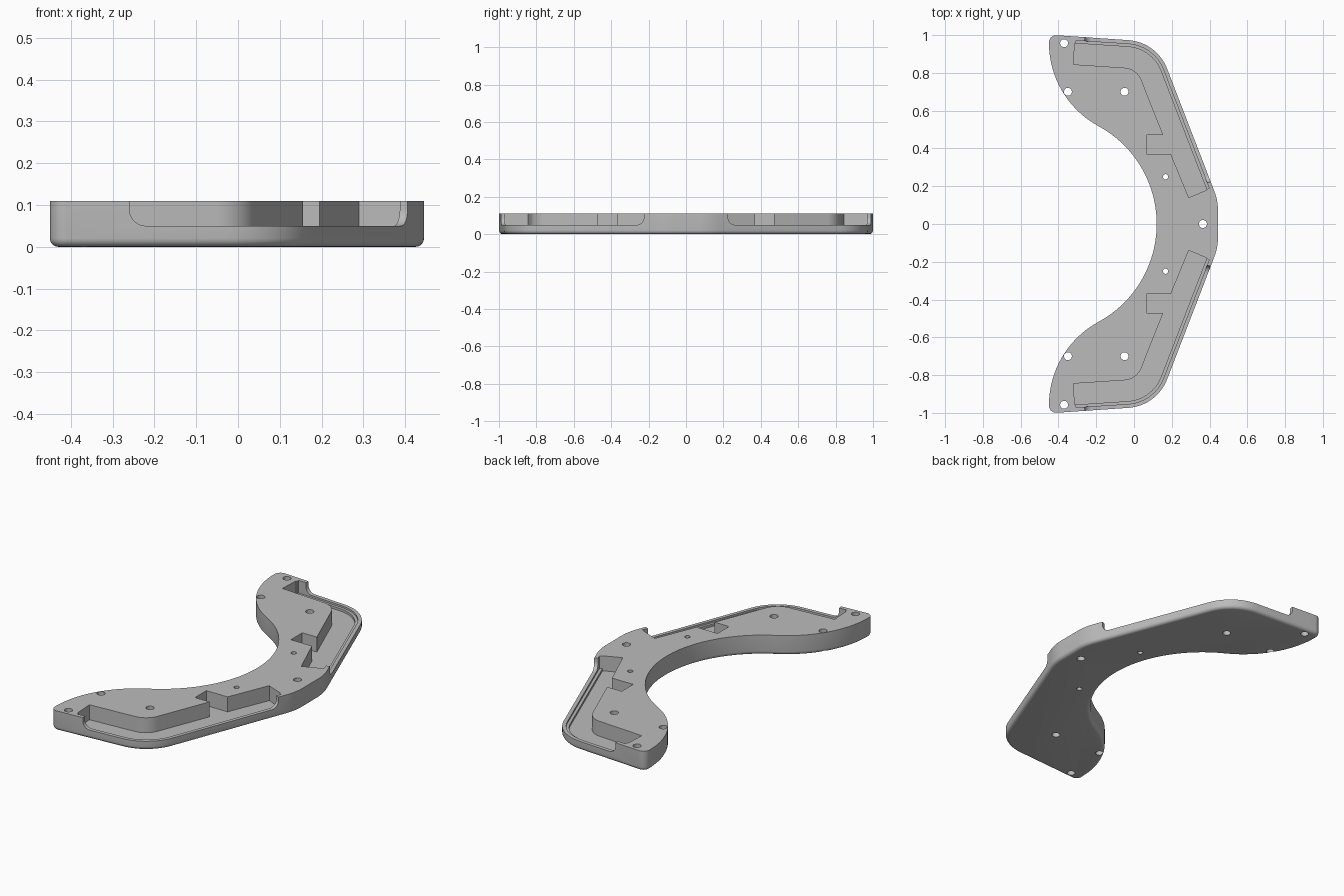
import bpy, bmesh, math
from mathutils import Vector

if "Cube" in bpy.data.objects:
    bpy.data.objects.remove(bpy.data.objects["Cube"], do_unlink=True)

HEIGHT, RIM, LEDGE, FLOOR, TOP = 0.11, 0.05, 0.04, 0.027, 0.16

grey = bpy.data.materials.new("plain grey")
grey.use_nodes = True
grey.diffuse_color = (0.5, 0.5, 0.5, 1)
grey.node_tree.nodes["Principled BSDF"].inputs["Base Color"].default_value = (0.5, 0.5, 0.5, 1)


def arc(cx, cy, r, a0, a1, n):
    """Points along an arc, angles in degrees."""
    angles = [math.radians(a0 + (a1 - a0) * i / n) for i in range(n + 1)]
    return [Vector((cx + r * math.cos(a), cy + r * math.sin(a))) for a in angles]


def rounded(points, n=12):
    """Open polyline from (x, y, corner radius) with filleted corners."""
    pts = [Vector(p[:2]) for p in points]
    out = [pts[0]]
    for i in range(1, len(pts) - 1):
        r, p = points[i][2], pts[i]
        if not r:
            out.append(p)
            continue
        u, v = (pts[i - 1] - p).normalized(), (pts[i + 1] - p).normalized()
        half = u.angle(v) / 2
        start = p + u * r / math.tan(half)
        centre = p + (u + v).normalized() * r / math.sin(half)
        spoke, turn = start - centre, math.pi - 2 * half
        side = (p - start).normalized() * r
        out += [centre + spoke * math.cos(turn * k / n) + side * math.sin(turn * k / n)
                for k in range(n + 1)]
    return out + [pts[-1]]


def offset(path, d):
    """Shift a path towards its right-hand side by d."""
    out = []
    for i, p in enumerate(path):
        t = path[min(i + 1, len(path) - 1)] - path[max(i - 1, 0)]
        out.append(p + Vector((t.y, -t.x)).normalized() * d)
    return out


def finish(bm, name):
    bmesh.ops.recalc_face_normals(bm, faces=bm.faces)
    mesh = bpy.data.meshes.new(name)
    bm.to_mesh(mesh)
    bm.free()
    mesh.materials.append(grey)
    obj = bpy.data.objects.new(name, mesh)
    bpy.context.collection.objects.link(obj)
    return obj


def prism(name, outline, z0, z1, bevel=0):
    bm = bmesh.new()
    base = bm.faces.new([bm.verts.new((p.x, p.y, z0)) for p in outline])
    rim = list(base.edges)
    grown = bmesh.ops.extrude_face_region(bm, geom=[base], use_keep_orig=True)
    bmesh.ops.translate(bm, vec=(0, 0, z1 - z0),
                        verts=[g for g in grown["geom"] if isinstance(g, bmesh.types.BMVert)])
    if bevel:
        bmesh.ops.recalc_face_normals(bm, faces=bm.faces)
        bmesh.ops.bevel(bm, geom=rim, offset=bevel, segments=5, profile=0.5, affect='EDGES')
    return finish(bm, name)


def strip(name, path, d0, d1, floors, side):
    """Channel cutter that follows a path, with a floor height per point."""
    bm = bmesh.new()
    rings = []
    for a, b, z in zip(offset(path, d0), offset(path, d1), floors):
        rings.append([bm.verts.new((q.x, q.y * side, h))
                      for q, h in ((a, z), (b, z), (b, TOP), (a, TOP))])
    for r, s in zip(rings, rings[1:]):
        for k in range(4):
            bm.faces.new((r[k], r[(k + 1) % 4], s[(k + 1) % 4], s[k]))
    bm.faces.new(rings[0])
    bm.faces.new(rings[-1])
    return finish(bm, name)


def cut(body, cutter):
    cutter.hide_render = True
    mod = body.modifiers.new("cut", 'BOOLEAN')
    mod.operation, mod.solver, mod.object = 'DIFFERENCE', 'EXACT', cutter
    bpy.context.view_layer.objects.active = body
    bpy.ops.object.modifier_apply(modifier=mod.name)
    bpy.data.objects.remove(cutter, do_unlink=True)


def edge_path(x0, y1):
    """Outer edge between a start x on the end side and a finish y on the slanted side."""
    return rounded([(x0, 0.971 - 0.065 * x0, 0), (0.121, 0.963, 0.235),
                    (0.4 - (y1 - 0.24) * 0.386, y1, 0)], 16)


# Crescent plate with a rounded bottom edge
half = arc(-0.47, 0, 0.59, 0, 61.5, 24)
half += arc(0.05, 0.958, 0.5, 241.5, 181, 20)[1:]
half += rounded([(-0.45, 0.957, 0), (-0.45, 1.002, 0.038), (0.121, 0.963, 0.235),
                 (0.445, 0.123, 0.3), (0.445, 0, 0)])[1:]
outline = half + [Vector((p.x, -p.y)) for p in reversed(half[1:-1])]
plate = prism("crescent_plate", outline, 0, HEIGHT, 0.02)

# Inner side of the pocket, with its square side bay
inner_side = rounded([(0.29, 0.14, 0), (0.195, 0.37, 0), (0.065, 0.37, 0), (0.065, 0.47, 0),
                      (0.155, 0.47, 0), (0.015, 0.823, 0.105), (-0.32, 0.845, 0)])

for side in (1, -1):
    # Deep pocket
    pocket = offset(edge_path(-0.312, 0.193), 0.035) + list(reversed(inner_side))[::-1]
    cut(plate, prism("pocket_cutter", [Vector((p.x, p.y * side)) for p in pocket], FLOOR, TOP))

    # Thin ledge beside the outer lip
    path = edge_path(-0.306, 0.196)
    cut(plate, strip("ledge_cutter", path, 0.02, 0.045, [LEDGE] * len(path), side))

    # Lowered outer lip with rounded ends
    path, r, n = edge_path(-0.26, 0.225), 0.04, 8
    first = (path[1] - path[0]).normalized()
    last = (path[-2] - path[-1]).normalized()
    steps = [r * (1 - math.cos(math.pi / 2 * k / n)) for k in range(n + 1)]
    rise = [RIM + r * (1 - math.sin(math.pi / 2 * k / n)) for k in range(n + 1)]
    full = [path[0] + first * s for s in steps] + path[1:-1]
    full += [path[-1] + last * s for s in reversed(steps)]
    floors = rise + [RIM] * (len(path) - 2) + rise[::-1]
    cut(plate, strip("lip_cutter", full, -0.04, 0.04, floors, side))

    # Screw holes
    for x, y, r in ((-0.37, 0.957, 0.021), (-0.35, 0.7, 0.021), (-0.05, 0.7, 0.021),
                    (0.167, 0.25, 0.014)):
        cut(plate, prism("hole_cutter", arc(x, y * side, r, 0, 345, 23), -0.05, TOP))

# Middle screw hole
cut(plate, prism("hole_cutter", arc(0.365, 0, 0.021, 0, 345, 23), -0.05, TOP))

bpy.ops.object.select_all(action='DESELECT')
plate.select_set(True)
bpy.context.view_layer.objects.active = plate
bpy.ops.object.shade_smooth_by_angle(angle=math.radians(30))
